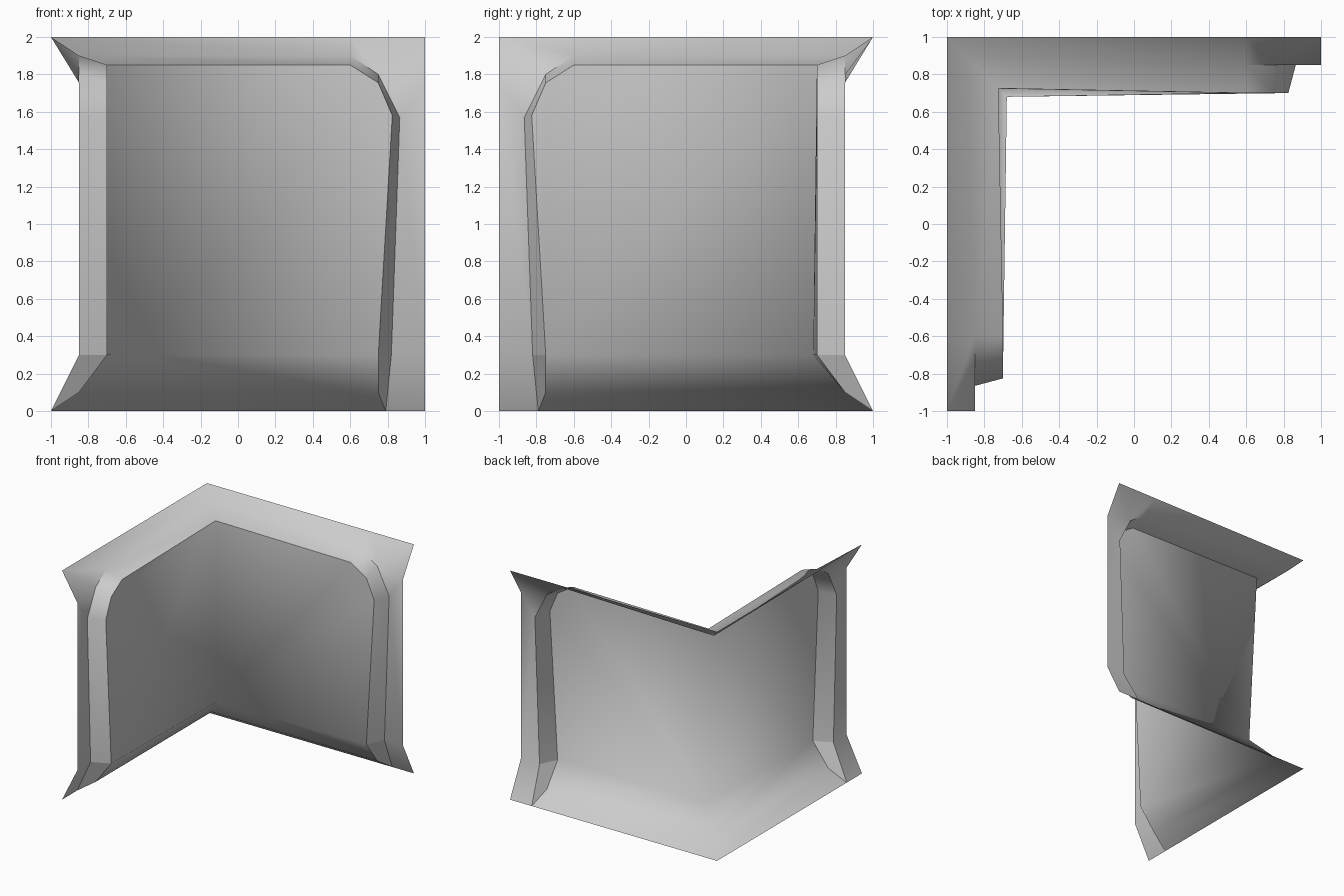
import bpy, bmesh
from mathutils import Vector

cube = bpy.data.objects.get("Cube")
if cube:
    bpy.data.objects.remove(cube)

PANEL, FRAME, RIM = 0.70, 0.85, 1.0   # depth of each layer of the wall

# Points of one wing, running from the inner corner to the open end
points = {
    "rim_corner": (-1, RIM, 2), "rim_mid": (0.6, RIM, 2), "rim_end": (1, RIM, 2),
    "lip_corner": (-0.9, 0.9, 1.9), "lip_mid": (0.6, FRAME, 1.9),
    "lip_bend": (0.75, FRAME, 1.8), "lip_side": (0.865, FRAME, 1.57),
    "lip_low": (0.82, FRAME, 0.3),
    "panel_corner": (-0.725, 0.725, 1.85), "panel_mid": (0.6, PANEL, 1.85),
    "panel_bend": (0.75, PANEL, 1.755), "panel_side": (0.825, PANEL, 1.58),
    "panel_low": (0.75, PANEL, 0.3), "panel_base": (-0.68, 0.68, 0.3),
    "end_top": (1, FRAME, 1.755), "end_low": (1, FRAME, 0.3),
    "skirt_corner": (-0.85, 0.85, 0.1), "skirt_end": (0.75, FRAME, 0.1),
    "foot_corner": (-1, RIM, 0), "foot_mid": (0.79, RIM, 0), "foot_end": (1, RIM, 0),
}

# Faces of one wing, wound to face the inside of the corner
faces = [
    # top rim and its lower lip
    "rim_corner lip_corner lip_mid rim_mid",
    "rim_mid lip_mid lip_bend rim_end",
    "rim_end lip_bend end_top",
    "lip_corner panel_corner panel_mid lip_mid",
    # bevel round the open end
    "lip_mid panel_mid panel_bend lip_bend",
    "lip_bend panel_bend panel_side lip_side",
    "lip_side panel_side panel_low lip_low",
    "lip_low panel_low skirt_end foot_mid",
    # outer frame
    "lip_bend lip_side end_top",
    "lip_side lip_low end_low end_top",
    "lip_low foot_mid foot_end end_low",
    # main panel and bottom flare
    "panel_corner panel_base panel_low panel_side panel_bend panel_mid",
    "panel_base skirt_corner skirt_end panel_low",
    "skirt_corner foot_corner foot_mid skirt_end",
]

# Creases kept sharp; everything else shades smoothly
creases = [
    "panel_corner panel_mid panel_bend panel_side panel_low skirt_end foot_mid",
    "lip_mid lip_bend lip_side lip_low foot_mid",
    "panel_low lip_low",
]


def add_wing(bm, mirrored):
    verts = {}
    for name, (x, y, z) in points.items():
        verts[name] = bm.verts.new((-y, -x, z) if mirrored else (x, y, z))
    for line in faces:
        loop = [verts[n] for n in line.split()]
        if mirrored:
            loop.reverse()
        bm.faces.new(loop).smooth = True
    for line in creases:
        names = line.split()
        for a, b in zip(names, names[1:]):
            edge = bm.edges.get((verts[a], verts[b]))
            if edge:
                edge.smooth = False


# Both wings are joined along the corner so the shading flows across it
bm = bmesh.new()
add_wing(bm, False)
add_wing(bm, True)
bmesh.ops.remove_doubles(bm, verts=bm.verts, dist=0.001)
mesh = bpy.data.meshes.new("corner_wall")
bm.to_mesh(mesh)
bm.free()

wall = bpy.data.objects.new("corner_wall", mesh)
bpy.context.collection.objects.link(wall)

# Plain grey
grey = bpy.data.materials.new("light_grey")
grey.use_nodes = True
colour = (0.6, 0.6, 0.6, 1)
grey.diffuse_color = colour
grey.node_tree.nodes["Principled BSDF"].inputs["Base Color"].default_value = colour
mesh.materials.append(grey)
